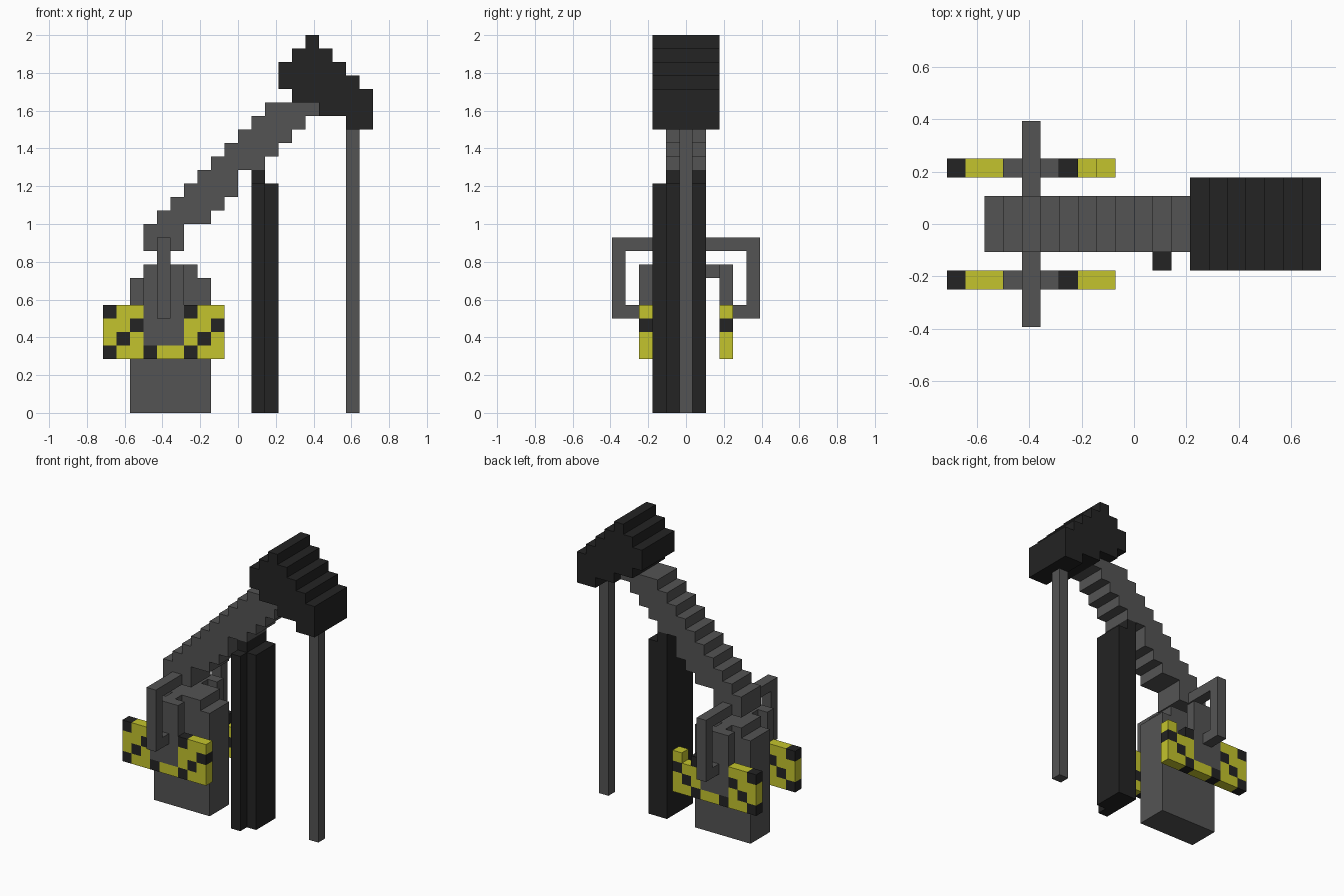
import bpy
import bmesh

cube = bpy.data.objects.get("Cube")
if cube:
    bpy.data.objects.remove(cube, do_unlink=True)

U = 1 / 14            # one block
X0, Y0 = 10, 5.5      # block coordinates of the centre


def material(name, colour):
    m = bpy.data.materials.new(name)
    m.use_nodes = True
    m.diffuse_color = (*colour, 1)
    m.node_tree.nodes["Principled BSDF"].inputs["Base Color"].default_value = (*colour, 1)
    return m


GREY = material("steel_grey", (0.088, 0.088, 0.088))
BLACK = material("black", (0.017, 0.017, 0.017))
YELLOW = material("warning_yellow", (0.55, 0.55, 0.026))


def point(i, j, k):
    return ((i - X0) * U, (j - Y0) * U, k * U)


def finish(name, bm, *mats):
    bmesh.ops.remove_doubles(bm, verts=bm.verts, dist=1e-5)
    bmesh.ops.recalc_face_normals(bm, faces=bm.faces)
    mesh = bpy.data.meshes.new(name)
    bm.to_mesh(mesh)
    bm.free()
    for m in mats:
        mesh.materials.append(m)
    obj = bpy.data.objects.new(name, mesh)
    bpy.context.collection.objects.link(obj)
    return obj


def extrude_outline(name, outline, axis, start, end, mat):
    """Extrude an outline along y (outline in x, z) or along x (outline in y, z)."""
    bm = bmesh.new()
    place = (lambda a, b, d: point(a, d, b)) if axis == "y" else (lambda a, b, d: point(d, a, b))
    face = bm.faces.new([bm.verts.new(place(a, b, start)) for a, b in outline])
    ext = bmesh.ops.extrude_face_region(bm, geom=[face])
    shift = (0, (end - start) * U, 0) if axis == "y" else ((end - start) * U, 0, 0)
    bmesh.ops.translate(bm, vec=shift,
                        verts=[v for v in ext["geom"] if isinstance(v, bmesh.types.BMVert)])
    return finish(name, bm, mat)


def stepped(name, first, tops, bottoms, j0, j1, mat):
    """Stepped block from the top and bottom height of each column along x."""
    upper, lower = [], []
    for n, (t, b) in enumerate(zip(tops, bottoms)):
        upper += [(first + n, t), (first + n + 1, t)]
        lower += [(first + n, b), (first + n + 1, b)]
    outline = []
    for p in upper + lower[::-1]:
        if not outline or outline[-1] != p:
            outline.append(p)
    return extrude_outline(name, outline, "y", j0, j1, mat)


def box(name, i0, i1, j0, j1, k0, k1, mat):
    return stepped(name, i0, [k1], [k0], j0, j1, mat) if i1 - i0 == 1 else \
        extrude_outline(name, [(i0, k0), (i1, k0), (i1, k1), (i0, k1)], "y", j0, j1, mat)


def checked_plate(name, cells, j):
    """One-block-thick plate whose blocks are black on every third diagonal."""
    bm = bmesh.new()
    for i, k in cells:
        a, b, c, d = (i, k), (i + 1, k), (i + 1, k + 1), (i, k + 1)
        quads = [[(p[0], y, p[1]) for p in (a, b, c, d)] for y in (j, j + 1)]
        for p, q, near in ((a, b, (i, k - 1)), (b, c, (i + 1, k)),
                           (c, d, (i, k + 1)), (d, a, (i - 1, k))):
            if near not in cells:
                quads.append([(p[0], j, p[1]), (q[0], j, q[1]),
                              (q[0], j + 1, q[1]), (p[0], j + 1, p[1])])
        for quad in quads:
            f = bm.faces.new([bm.verts.new(point(*p)) for p in quad])
            f.material_index = 1 if (i - k) % 3 == 2 else 0
    return finish(name, bm, YELLOW, BLACK)


# Counterweight body with a raised centre
stepped("body", 2, [10, 11, 11, 11, 11, 10], [0] * 6, 4, 7, GREY)

# Diagonal walking beam
stepped("beam", 3, [14, 15, 16, 17, 18, 19, 20, 21, 22, 23, 23, 23, 23],
        [12, 12, 12, 14, 14, 15, 16, 18, 18, 19, 20, 21, 22], 4, 7, GREY)

# Heavy stepped head and the rod hanging from it
stepped("beam_head", 13, [26, 27, 28, 27, 26, 25, 24],
        [24, 23, 23, 22, 22, 21, 21], 3, 8, BLACK)
box("hanging_rod", 18, 19, 5, 6, 0, 21, GREY)

# Support tower with a side rib
stepped("support_tower", 11, [18, 17], [0, 0], 4, 7, BLACK)
box("tower_rib", 11, 12, 3, 4, 0, 17, BLACK)

# Side assemblies, mirrored front to back
for side in ("front", "back"):
    def span(a, b):
        return (a, b) if side == "front" else (11 - b, 11 - a)

    # Warning plate: two wings joined by a bottom strip
    plate = {(i, k) for i in range(9) for k in range(4, 8) if k == 4 or i not in (3, 4, 5)}
    if side == "back":
        plate.discard((7, 7))
    checked_plate(side + "_warning_plate", plate, span(2, 3)[0])

    # Grey panel and its link to the body
    box(side + "_panel", 3, 6, *span(2, 3), 5, 11, GREY)
    box(side + "_panel_link", 4, 5, *span(3, 4), 10, 11, GREY)

    # Bent crank arm from the beam down to the panel
    arm = [(4, 13), (0, 13), (0, 7), (2, 7), (2, 8), (1, 8), (1, 12), (4, 12)]
    if side == "back":
        arm = [(11 - a, b) for a, b in arm]
    extrude_outline(side + "_crank_arm", arm, "x", 4, 5, GREY)
